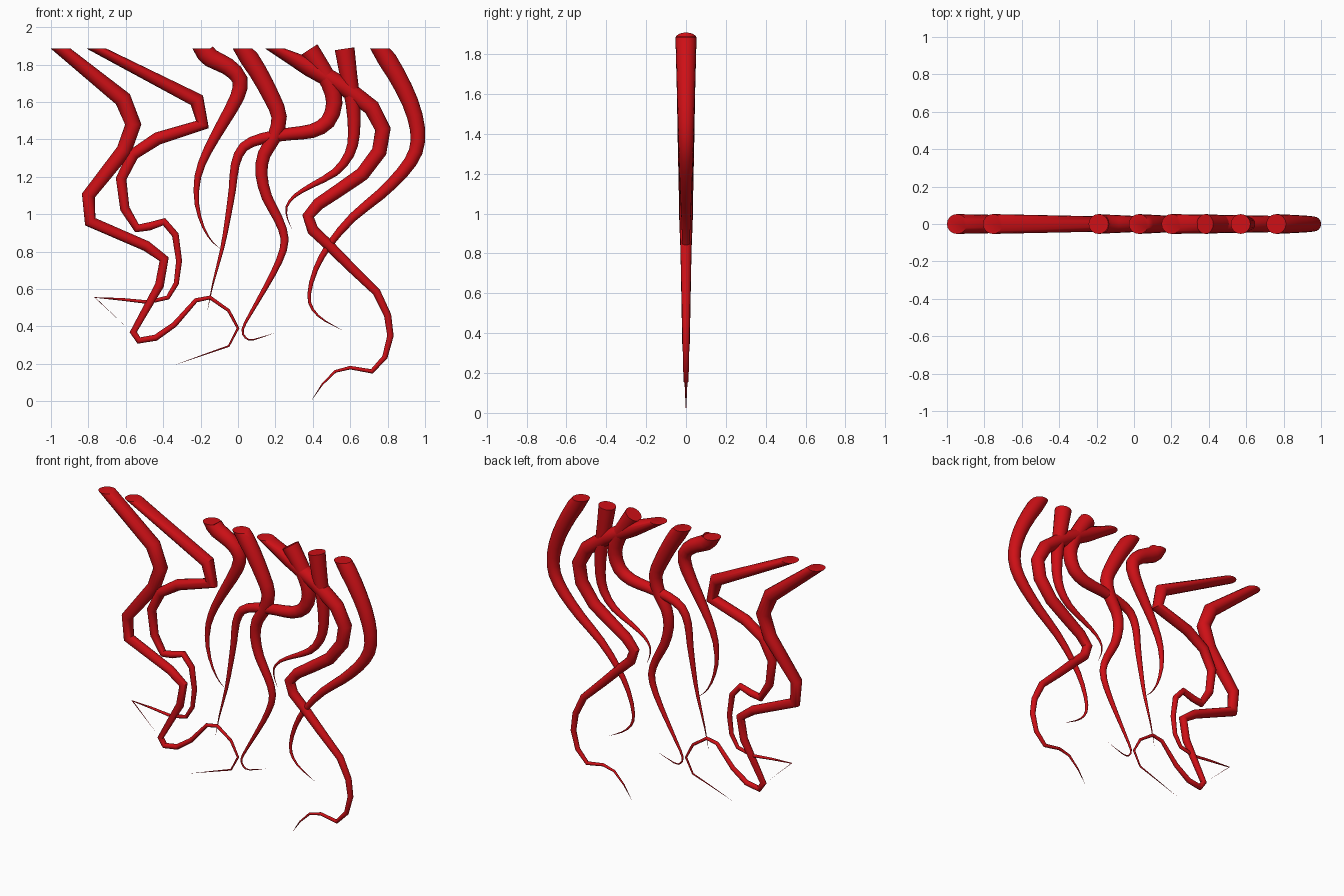
import bpy, bmesh, math
from mathutils import Vector

SIDES = 16
TOP_RADIUS = 0.053

red = bpy.data.materials.new("red")
red.diffuse_color = (0.62, 0.005, 0.008, 1)


def smooth_path(p):
    # Catmull-Rom midpoints between the control points
    out = []
    for i in range(len(p) - 1):
        a, b, c, d = p[max(i - 1, 0)], p[i], p[i + 1], p[min(i + 2, len(p) - 1)]
        out += [b, (b + c) * 0.5625 - (a + d) * 0.0625]
    return out + [p[-1]]


def strand(name, path, smooth=True, flat_top=True, power=1.0):
    # Round tube in the xz plane, tapering to a point at its lower end
    pts = [Vector((x, 0, z)) for x, z in path]
    if smooth:
        pts = smooth_path(pts)
    arc = [0.0]
    for a, b in zip(pts, pts[1:]):
        arc.append(arc[-1] + (b - a).length)
    bm = bmesh.new()
    rings = []
    for i, p in enumerate(pts[:-1]):
        ahead = (pts[i + 1] - p).normalized()
        back = (p - pts[i - 1]).normalized() if i else ahead
        t = (ahead + back).normalized()
        if i == 0 and flat_top:
            t = Vector((0, 0, -1))
        side = Vector((-t.z, 0, t.x))
        r = TOP_RADIUS * (1 - arc[i] / arc[-1]) ** power
        ring = []
        for k in range(SIDES):
            ang = math.tau * k / SIDES
            ring.append(bm.verts.new(p + side * r * math.cos(ang)
                                     + Vector((0, r * math.sin(ang), 0))))
        rings.append(ring)
    tip = bm.verts.new(pts[-1])
    bm.faces.new(rings[0])
    for k in range(SIDES):
        n = (k + 1) % SIDES
        for a, b in zip(rings, rings[1:]):
            bm.faces.new((a[k], a[n], b[n], b[k]))
        bm.faces.new((rings[-1][k], rings[-1][n], tip))
    bmesh.ops.recalc_face_normals(bm, faces=bm.faces)
    me = bpy.data.meshes.new(name)
    bm.to_mesh(me)
    bm.free()
    me.materials.append(red)
    ob = bpy.data.objects.new(name, me)
    bpy.context.collection.objects.link(ob)
    bpy.ops.object.select_all(action='DESELECT')
    ob.select_set(True)
    bpy.context.view_layer.objects.active = ob
    bpy.ops.object.shade_smooth_by_angle(angle=math.radians(45))


# Two angular strands on the left
strand("strand_far_left", [
    (-.947, 1.885), (-.615, 1.615), (-.56, 1.48), (-.61, 1.34), (-.80, 1.10),
    (-.79, .96), (-.49, .83), (-.395, .76), (-.42, .62), (-.56, .37),
    (-.53, .325), (-.44, .34), (-.34, .41), (-.225, .54), (-.15, .555),
    (-.05, .485), (0, .39), (-.05, .295), (-.18, .25), (-.35, .19)], smooth=False)
strand("strand_left", [
    (-.755, 1.885), (-.22, 1.61), (-.19, 1.48), (-.43, 1.405), (-.56, 1.32),
    (-.625, 1.19), (-.605, 1.03), (-.54, .925), (-.475, .935), (-.395, .96),
    (-.335, .89), (-.315, .75), (-.33, .63), (-.375, .555), (-.48, .53),
    (-.62, .545), (-.765, .555), (-.59, .39)], smooth=False)

# Short and long strands in the middle
strand("strand_mid_left", [
    (-.19, 1.885), (-.145, 1.835), (-.055, 1.79), (.01, 1.72), (-.005, 1.625),
    (-.085, 1.48), (-.165, 1.335), (-.215, 1.20), (-.22, 1.055), (-.185, .93),
    (-.135, .85), (-.085, .81)])
strand("strand_middle", [
    (.025, 1.885), (.105, 1.765), (.18, 1.625), (.22, 1.52), (.195, 1.415),
    (.14, 1.32), (.125, 1.215), (.155, 1.09), (.215, .975), (.25, .865),
    (.22, .75), (.145, .605), (.065, .465), (.025, .385), (.04, .34),
    (.085, .33), (.205, .37)])
strand("strand_longest", [
    (.20, 1.885), (.385, 1.785), (.57, 1.68), (.715, 1.57), (.775, 1.455),
    (.755, 1.335), (.665, 1.215), (.535, 1.125), (.43, 1.055), (.375, .99),
    (.40, .915), (.48, .84), (.60, .72), (.74, .585), (.80, .46), (.815, .35),
    (.785, .235), (.715, .16), (.60, .18), (.52, .16), (.45, .09), (.39, 0)],
    smooth=False, power=0.75)
strand("strand_crossing", [
    (.38, 1.88), (.435, 1.795), (.49, 1.70), (.515, 1.595), (.48, 1.495),
    (.395, 1.445), (.28, 1.43), (.13, 1.405), (.03, 1.36), (-.015, 1.265),
    (-.03, 1.135), (-.055, .975), (-.085, .815), (-.135, .625), (-.165, .475)],
    flat_top=False)

# Two strands on the right
strand("strand_right", [
    (.57, 1.885), (.59, 1.75), (.615, 1.59), (.62, 1.43), (.595, 1.32),
    (.52, 1.225), (.395, 1.155), (.305, 1.10), (.26, 1.04), (.265, .975),
    (.29, .92)], flat_top=False)
strand("strand_far_right", [
    (.76, 1.885), (.845, 1.75), (.92, 1.60), (.96, 1.455), (.95, 1.335),
    (.88, 1.225), (.76, 1.105), (.615, .985), (.49, .84), (.415, .705),
    (.38, .57), (.40, .49), (.465, .43), (.56, .38)], power=0.9)
